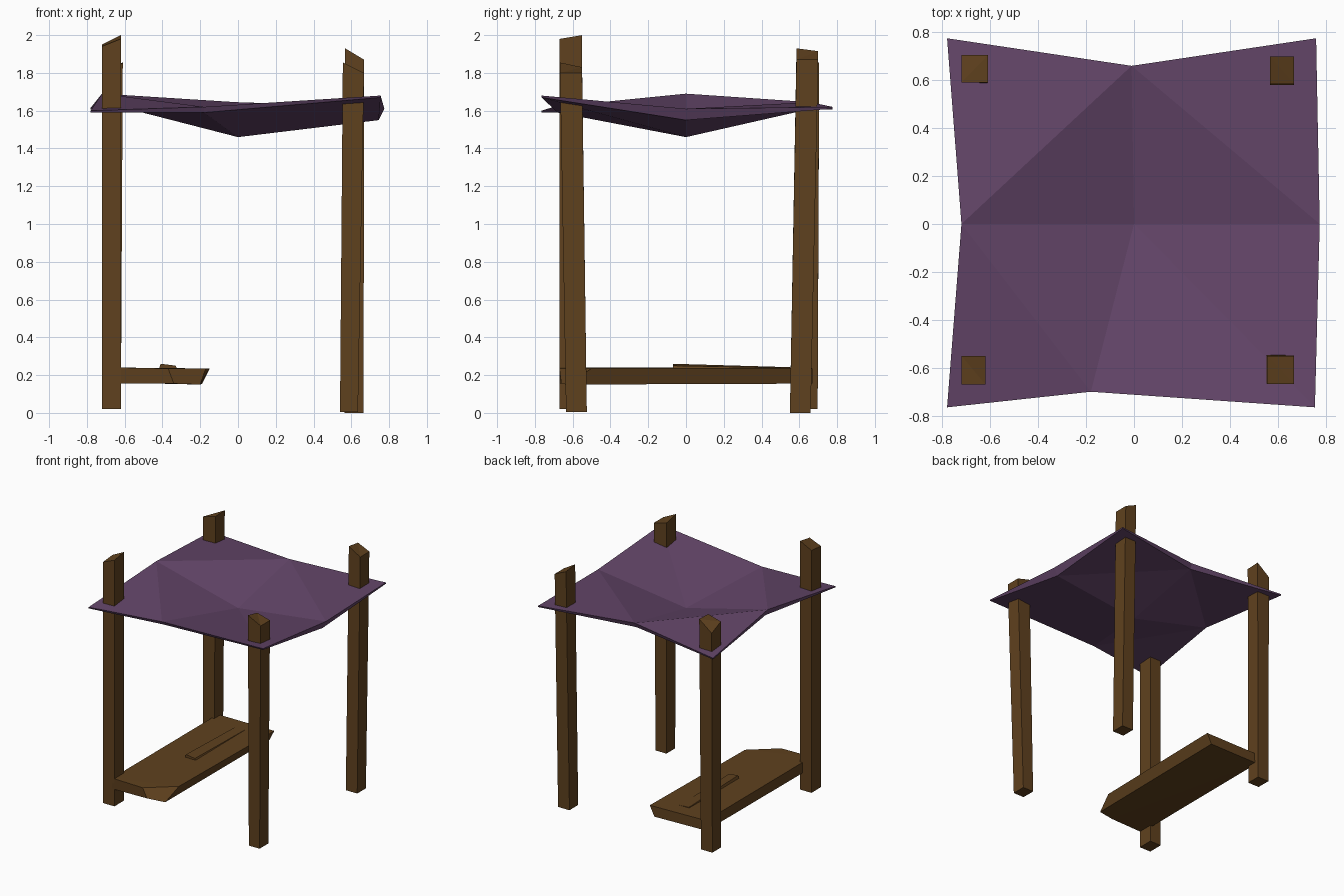
import bpy, bmesh

if "Cube" in bpy.data.objects:
    bpy.data.objects.remove(bpy.data.objects["Cube"])


def material(name, color):
    m = bpy.data.materials.new(name)
    m.diffuse_color = (*color, 1)
    m.use_nodes = True
    m.node_tree.nodes["Principled BSDF"].inputs["Base Color"].default_value = m.diffuse_color
    return m


wood = material("wood", (0.115, 0.053, 0.013))
cloth = material("cloth", (0.125, 0.06, 0.14))


def add_object(name, bm, mat):
    bmesh.ops.recalc_face_normals(bm, faces=bm.faces)
    mesh = bpy.data.meshes.new(name)
    bm.to_mesh(mesh)
    bm.free()
    mesh.materials.append(mat)
    obj = bpy.data.objects.new(name, mesh)
    bpy.context.collection.objects.link(obj)


def loft(name, lower, upper, mat):
    """Solid between two outlines with the same number of points."""
    bm = bmesh.new()
    a = [bm.verts.new(p) for p in lower]
    b = [bm.verts.new(p) for p in upper]
    n = len(a)
    for i in range(n):
        j = (i + 1) % n
        bm.faces.new((a[i], a[j], b[j], b[i]))
    caps = [bm.faces.new(a), bm.faces.new(b)]
    bmesh.ops.triangulate(bm, faces=caps)
    add_object(name, bm, mat)


def rect(x0, x1, y0, y1, zs):
    return [(x, y, z) for (x, y), z in
            zip(((x0, y0), (x1, y0), (x1, y1), (x0, y1)), zs)]


# Posts: footprint at the ground, footprint at the top, slanted top heights
posts = {
    "front_left_post": ((-.72, -.62, -.67, -.55), .02,
                        (-.72, -.62, -.67, -.55), (1.94, 1.98, 2.0, 1.95)),
    "front_right_post": ((.54, .635, -.635, -.525), .005,
                         (.555, .667, -.667, -.55), (1.855, 1.80, 1.80, 1.83)),
    "back_right_post": ((.565, .665, .55, .66), .0,
                        (.567, .667, .585, .70), (1.93, 1.87, 1.87, 1.915)),
    "back_left_post": ((-.72, -.62, .585, .697), .02,
                       (-.72, -.61, .59, .705), (1.82, 1.85, 1.855, 1.77)),
}
for name, (foot, z, top, heights) in posts.items():
    loft(name, rect(*foot, [z] * 4), rect(*top, heights), wood)

# Low shelf with a chipped front corner
loft("shelf",
     [(-.64, -.67, .155), (-.34, -.66, .155), (-.20, -.63, .15),
      (-.19, .67, .155), (-.64, .66, .16)],
     [(-.64, -.67, .24), (-.37, -.67, .235), (-.17, -.50, .235),
      (-.15, .67, .235), (-.64, .66, .24)], wood)

# Thin batten lying on the shelf
loft("batten",
     rect(-.42, -.32, -.07, .55, [.225] * 4),
     rect(-.41, -.33, -.07, .55, (.26, .25, .238, .242)), wood)

# Sagging canopy: 3 x 3 points of (x, y, top z, underside x, y, underside z)
grid = [
    [(-.78, -.765, 1.60, -.78, -.765, 1.59), (-.18, -.70, 1.62, -.18, -.68, 1.59),
     (.755, -.765, 1.68, .755, -.765, 1.67)],
    [(-.72, 0, 1.69, -.70, 0, 1.64), (0, 0, 1.51, 0, 0, 1.46),
     (.775, 0, 1.61, .745, 0, 1.55)],
    [(-.78, .775, 1.615, -.78, .775, 1.605), (-.01, .66, 1.645, -.01, .64, 1.605),
     (.76, .775, 1.62, .76, .775, 1.61)],
]
bm = bmesh.new()
rim = [(0, 0), (0, 1), (0, 2), (1, 2), (2, 2), (2, 1), (2, 0), (1, 0)]
layers = [[[bm.verts.new(p[k:k + 3]) for p in row] for row in grid] for k in (0, 3)]
for v in layers:
    for r in (0, 1):
        for c in (0, 1):
            corner, mid = v[2 * r][2 * c], v[1][1]
            a, b = v[2 * r][1], v[1][2 * c]
            if (r, c) == (0, 1):  # this quarter folds from centre to corner
                bm.faces.new((mid, a, corner))
                bm.faces.new((mid, corner, b))
            else:
                bm.faces.new((mid, a, b))
                bm.faces.new((a, corner, b))
for i, (r, c) in enumerate(rim):
    r2, c2 = rim[(i + 1) % 8]
    bm.faces.new((layers[0][r][c], layers[0][r2][c2],
                  layers[1][r2][c2], layers[1][r][c]))
add_object("canopy", bm, cloth)
